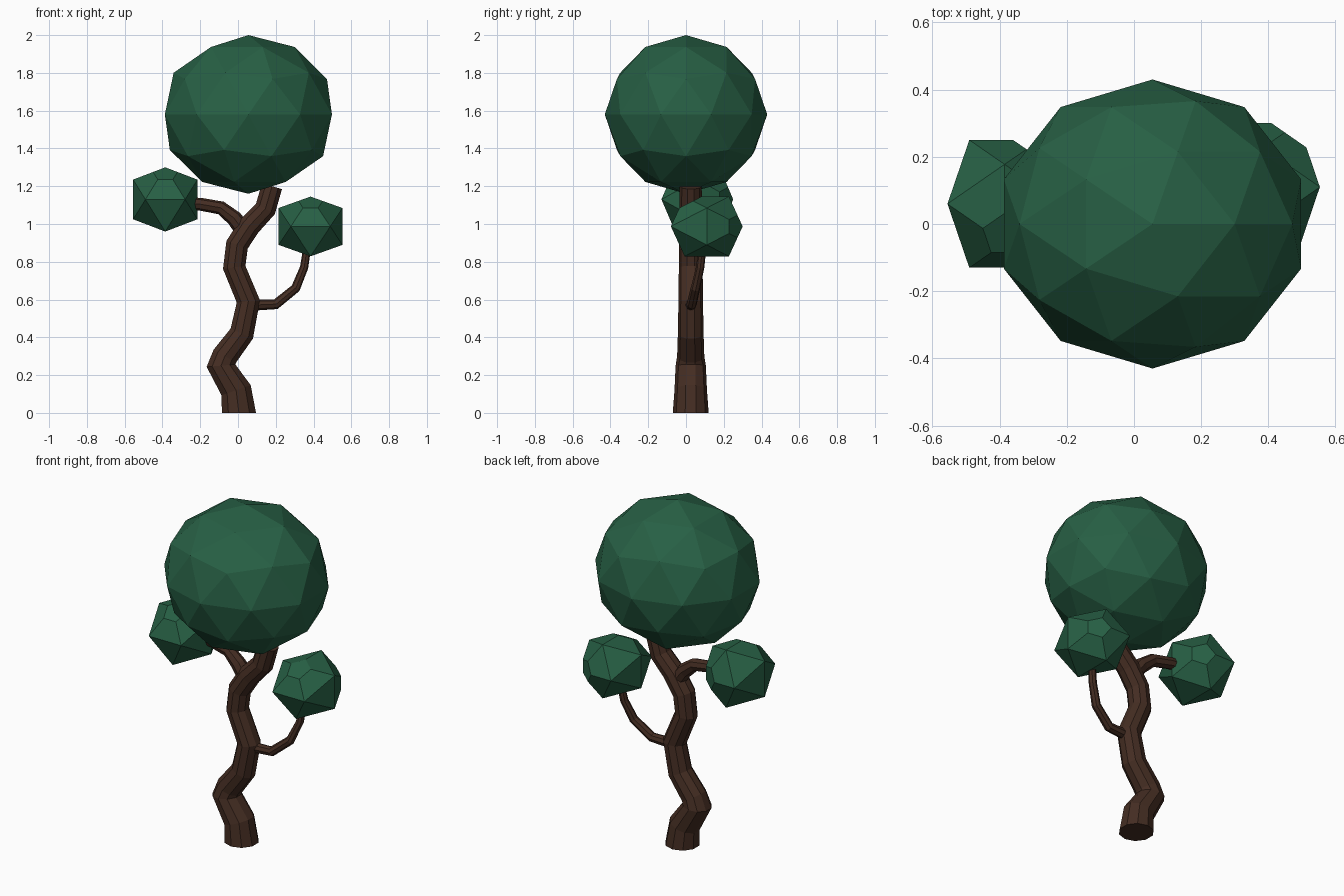
import bpy, bmesh, math
from mathutils import Vector, Matrix

if "Cube" in bpy.data.objects:
    bpy.data.objects.remove(bpy.data.objects["Cube"])


def material(name, color):
    m = bpy.data.materials.new(name)
    m.diffuse_color = color
    m.use_nodes = True
    m.node_tree.nodes["Principled BSDF"].inputs["Base Color"].default_value = m.diffuse_color
    return m


bark = material("bark", (0.058, 0.026, 0.016, 1))
leaf = material("leaf", (0.02, 0.115, 0.058, 1))


def finish(name, bm, mat):
    bmesh.ops.recalc_face_normals(bm, faces=bm.faces)
    me = bpy.data.meshes.new(name)
    bm.to_mesh(me)
    bm.free()
    me.materials.append(mat)
    ob = bpy.data.objects.new(name, me)
    bpy.context.collection.objects.link(ob)
    return ob


def tube(name, path, sides, flat_base=False):
    """Tapered faceted tube through (x, y, z, radius) points."""
    bm = bmesh.new()
    pts = [Vector(p[:3]) for p in path]
    rings = []
    for i, p in enumerate(pts):
        a = (p - pts[i - 1]).normalized() if i else Vector()
        b = (pts[i + 1] - p).normalized() if i < len(pts) - 1 else Vector()
        t = (a + b).normalized()
        if flat_base and i == 0:
            t = Vector((0, 0, 1))
        side = Vector((0, 1, 0))
        side = (side - t * side.dot(t)).normalized()
        up = t.cross(side)
        r = path[i][3]
        angles = [2 * math.pi * k / sides for k in range(sides)]
        rings.append([bm.verts.new(p + r * (math.cos(u) * side + math.sin(u) * up))
                      for u in angles])
    for lo, hi in zip(rings, rings[1:]):
        for k in range(sides):
            j = (k + 1) % sides
            bm.faces.new((lo[k], lo[j], hi[j], hi[k]))
    bm.faces.new(rings[0])
    bm.faces.new(rings[-1])
    return finish(name, bm, bark)


def leaf_cluster(name, center, scale):
    """Icosahedron standing on an edge, with two corners cut flat."""
    phi = (1 + 5 ** 0.5) / 2
    bm = bmesh.new()
    for a in (-1, 1):
        for b in (-phi, phi):
            for co in ((0, a, b), (a, b, 0), (b, 0, a)):
                bm.verts.new(co)
    bmesh.ops.convex_hull(bm, input=bm.verts[:])
    for corner in ((0, -1, phi), (1, phi, 0)):
        n = Vector(corner).normalized()
        cut = bmesh.ops.bisect_plane(bm, geom=bm.verts[:] + bm.edges[:] + bm.faces[:],
                                     plane_co=n * 1.902 * 0.79, plane_no=n, clear_outer=True)
        rim = [e for e in cut["geom_cut"] if isinstance(e, bmesh.types.BMEdge)]
        bmesh.ops.holes_fill(bm, edges=rim, sides=0)
    s = Vector(scale) / phi
    bmesh.ops.transform(bm, verts=bm.verts,
                        matrix=Matrix.Translation(center) @ Matrix.Diagonal((*s, 1)))
    return finish(name, bm, leaf)


# Winding trunk
tube("trunk", [(0.005, 0.025, 0, 0.095), (-0.01, 0.025, 0.12, 0.086),
               (-0.09, 0.025, 0.25, 0.08), (-0.07, 0.025, 0.3, 0.072),
               (0.02, 0.025, 0.42, 0.068), (0.055, 0.025, 0.59, 0.065),
               (-0.02, 0.025, 0.77, 0.063), (-0.005, 0.025, 0.89, 0.063),
               (0.06, 0.025, 0.99, 0.062), (0.145, 0.025, 1.08, 0.06),
               (0.18, 0.025, 1.2, 0.058)], 10, True)

# Side branches
tube("left_branch", [(0.04, 0.03, 0.95, 0.045), (-0.02, 0.035, 1.03, 0.042),
                     (-0.09, 0.045, 1.085, 0.036), (-0.2, 0.055, 1.105, 0.034),
                     (-0.3, 0.06, 1.11, 0.03)], 8)
tube("right_branch", [(0.06, 0.025, 0.57, 0.03), (0.2, 0.03, 0.575, 0.027),
                      (0.305, 0.05, 0.66, 0.025), (0.35, 0.075, 0.77, 0.022),
                      (0.37, 0.09, 0.9, 0.02)], 8)

# Small leaf clusters
leaf_cluster("left_leaves", (-0.385, 0.06, 1.13), (0.17, 0.19, 0.17))
leaf_cluster("right_leaves", (0.384, 0.11, 0.987), (0.169, 0.19, 0.158))

# Large crown
bm = bmesh.new()
bmesh.ops.create_icosphere(bm, subdivisions=2, radius=1)
bmesh.ops.transform(bm, verts=bm.verts,
                    matrix=Matrix.Translation((0.055, 0, 1.58)) @ Matrix.Diagonal((0.465, 0.43, 0.42, 1)))
finish("crown", bm, leaf)
